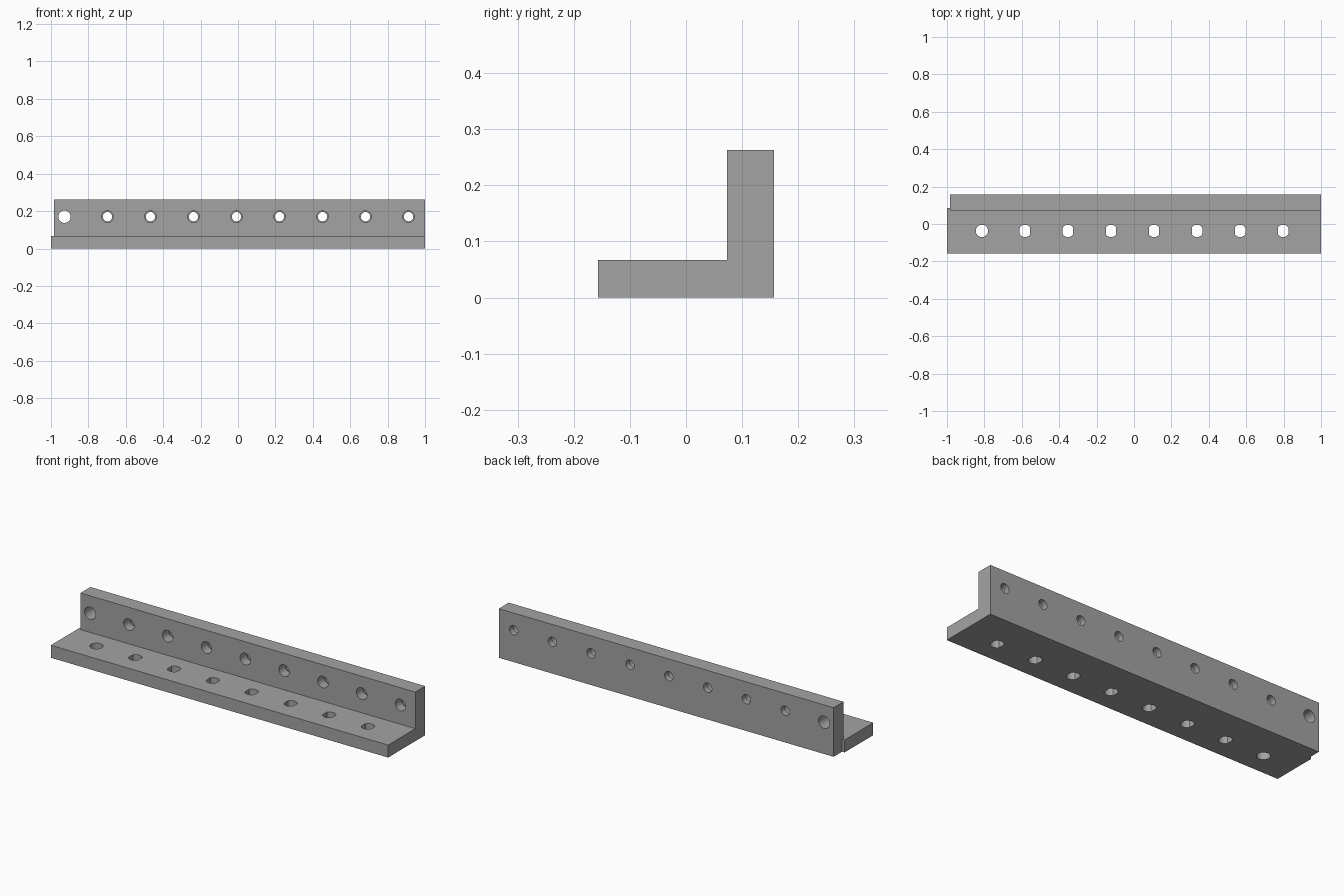
import bpy, bmesh, math
from mathutils import Matrix

old = bpy.data.objects.get("Cube")
if old:
    bpy.data.objects.remove(old, do_unlink=True)

grey = bpy.data.materials.new("plain_grey")
grey.use_nodes = True
COLOR = (0.37, 0.37, 0.37, 1)
grey.diffuse_color = COLOR
grey.node_tree.nodes["Principled BSDF"].inputs["Base Color"].default_value = COLOR

PITCH = 0.23


def make_object(name, bm):
    mesh = bpy.data.meshes.new(name)
    bm.to_mesh(mesh)
    bm.free()
    mesh.materials.append(grey)
    obj = bpy.data.objects.new(name, mesh)
    bpy.context.collection.objects.link(obj)
    return obj


def make_box(name, low, high):
    bm = bmesh.new()
    size = [b - a for a, b in zip(low, high)]
    mid = [(a + b) / 2 for a, b in zip(low, high)]
    bmesh.ops.create_cube(bm, size=1, matrix=Matrix.Translation(mid) @ Matrix.Diagonal((*size, 1)))
    return make_object(name, bm)


def add_pin(bm, center, radius, length, turn=Matrix(), flat=None):
    """Round pin along z; flat limits its half width in x."""
    made = bmesh.ops.create_cone(bm, cap_ends=True, segments=32, radius1=radius,
                                 radius2=radius, depth=length)["verts"]
    if flat:
        for v in made:
            v.co.x = max(-flat, min(flat, v.co.x))
        found = bmesh.ops.remove_doubles(bm, verts=made, dist=0.00001)
        made = [v for v in made if v.is_valid]
    bmesh.ops.transform(bm, matrix=Matrix.Translation(center) @ turn, verts=made)


def combine(target, tool, operation):
    mod = target.modifiers.new(operation.lower(), 'BOOLEAN')
    mod.operation, mod.object, mod.solver = operation, tool, 'EXACT'
    bpy.context.view_layer.objects.active = target
    bpy.ops.object.modifier_apply(modifier=mod.name)
    bpy.data.objects.remove(tool, do_unlink=True)


# Angle bracket: base flange and a slightly shorter upright flange
bracket = make_box("angle_bracket", (-1, -0.157, 0), (1, 0.085, 0.067))
upright = make_box("upright_flange", (-0.985, 0.073, 0), (1, 0.157, 0.263))
combine(bracket, upright, 'UNION')

# Base holes: the first is round, the rest have flat sides
bm = bmesh.new()
for i in range(8):
    add_pin(bm, (-0.813 + i * PITCH, -0.037, 0.03), 0.033, 0.2, flat=0.028 if i else None)
combine(bracket, make_object("base_hole_cutter", bm), 'DIFFERENCE')

# Upright holes: the first is wide all through, the rest narrow behind
lying = Matrix.Rotation(math.pi / 2, 4, 'X')
bm = bmesh.new()
for i in range(9):
    add_pin(bm, (-0.928 + i * PITCH, 0.115, 0.17), 0.025 if i else 0.033, 0.15, lying)
combine(bracket, make_object("upright_hole_cutter", bm), 'DIFFERENCE')

# Wider front bores
bm = bmesh.new()
for i in range(1, 9):
    add_pin(bm, (-0.928 + i * PITCH, 0.09, 0.17), 0.031, 0.07, lying)
combine(bracket, make_object("front_bore_cutter", bm), 'DIFFERENCE')

# Smooth hole walls, sharp edges
bpy.ops.object.select_all(action='DESELECT')
bracket.select_set(True)
bpy.context.view_layer.objects.active = bracket
bpy.ops.object.shade_smooth_by_angle(angle=math.radians(30))
